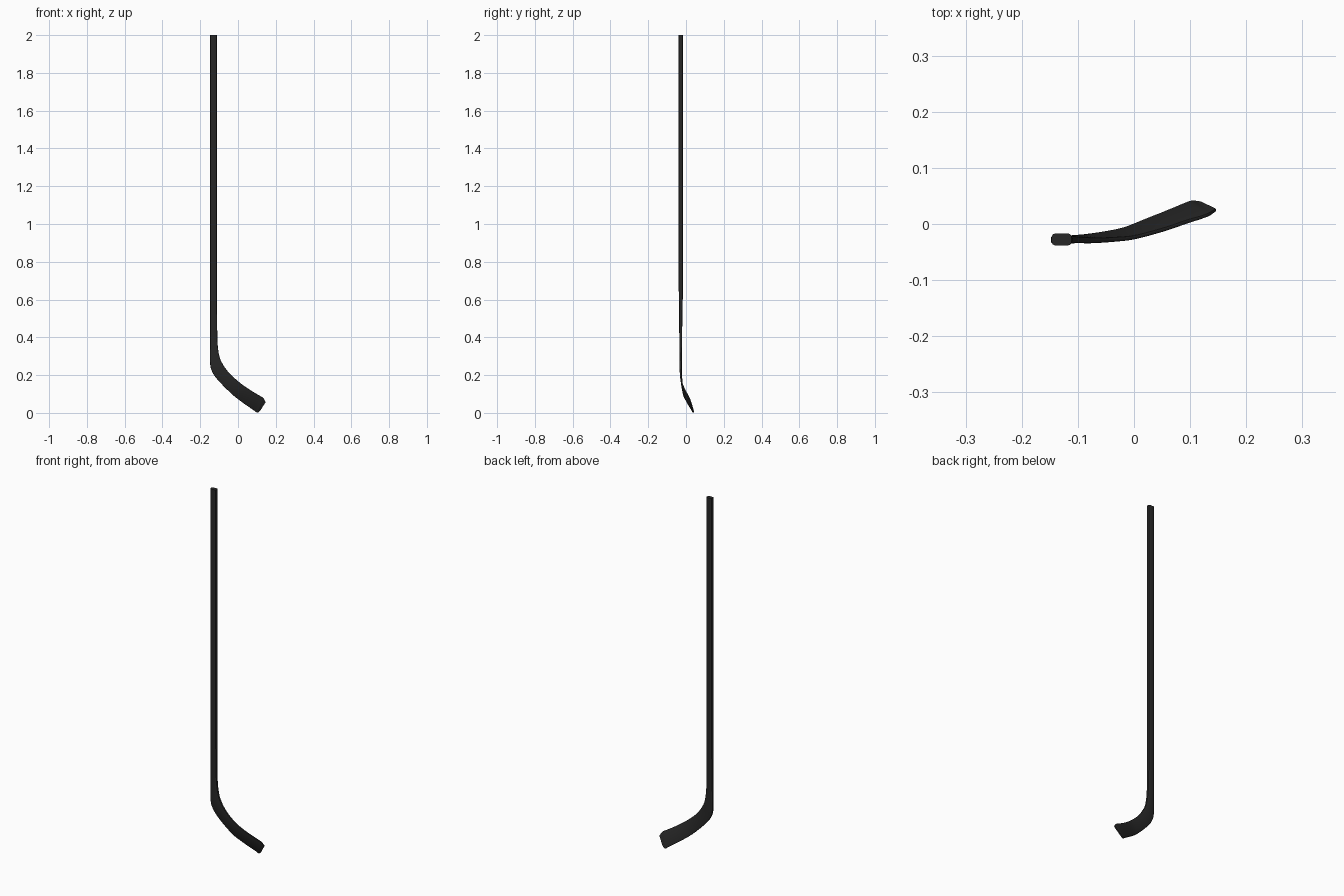
import bpy, bmesh, math
from mathutils import Vector as V

if "Cube" in bpy.data.objects:
    bpy.data.objects.remove(bpy.data.objects["Cube"])

black = bpy.data.materials.new("matte black")
black.diffuse_color = (0.02, 0.02, 0.02, 1)
black.use_nodes = True
black.node_tree.nodes["Principled BSDF"].inputs["Base Color"].default_value = black.diffuse_color


def section(o, i, t, tangent):
    """Rounded rectangle from outer edge o to inner edge i, thickness t."""
    w = i - o
    width, u = w.length, w.normalized()
    n = u.cross(tangent).normalized()
    r = 0.32 * t
    pts = []
    for su, sv, a0 in ((1, 1, 0), (-1, 1, 90), (-1, -1, 180), (1, -1, 270)):
        for a in (0, 45, 90):
            ang = math.radians(a0 + a)
            pu = su * (width / 2 - r) + r * math.cos(ang)
            pv = sv * (t / 2 - r) + r * math.sin(ang)
            pts.append((o + i) / 2 + u * pu + n * pv)
    return pts


def loft(name, stations):
    bm = bmesh.new()
    mids = [(o + i) / 2 for o, i, t in stations]
    rings = []
    for k, (o, i, t) in enumerate(stations):
        tan = mids[min(k + 1, len(mids) - 1)] - mids[max(k - 1, 0)]
        rings.append([bm.verts.new(p) for p in section(o, i, t, tan)])
    for a, b in zip(rings, rings[1:]):
        for k in range(len(a)):
            j = (k + 1) % len(a)
            bm.faces.new((a[k], a[j], b[j], b[k]))
    bm.faces.new(rings[0])
    bm.faces.new(rings[-1])
    bmesh.ops.recalc_face_normals(bm, faces=bm.faces)
    me = bpy.data.meshes.new(name)
    bm.to_mesh(me)
    bm.free()
    me.materials.append(black)
    ob = bpy.data.objects.new(name, me)
    bpy.context.collection.objects.link(ob)
    bpy.ops.object.select_all(action='DESELECT')
    ob.select_set(True)
    bpy.context.view_layer.objects.active = ob
    bpy.ops.object.shade_smooth_by_angle(angle=math.radians(35))


def catmull(a, b, c, d, s):
    return 0.5 * (2 * b + (c - a) * s + (2 * a - 5 * b + 4 * c - d) * s * s
                  + (3 * b - a - 3 * c + d) * s ** 3)


def smooth(st, steps=5):
    out = []
    for k in range(len(st) - 1):
        q = [st[max(0, min(len(st) - 1, k + j))] for j in (-1, 0, 1, 2)]
        for s in range(steps):
            out.append(tuple(catmull(*[p[c] for p in q], s / steps) for c in range(3)))
    return out + [st[-1]]


# straight shaft
top = (V((-.147, -.0275, 2)), V((-.111, -.0275, 2)), .022)
low = (V((-.147, -.0275, .65)), V((-.111, -.0275, .65)), .022)
loft("shaft", [top, low])

# neck and curved blade: outer edge, inner edge, thickness
rows = [
    ((-.147, -.0275, .65), (-.111, -.0275, .65), .022),
    ((-.147, -.0275, .55), (-.111, -.0275, .55), .019),
    ((-.147, -.028, .45), (-.110, -.028, .45), .016),
    ((-.148, -.028, .35), (-.108, -.028, .365), .014),
    ((-.147, -.028, .255), (-.098, -.028, .297), .012),
    ((-.135, -.027, .215), (-.080, -.029, .257), .011),
    ((-.115, -.025, .184), (-.062, -.029, .230), .010),
    ((-.087, -.022, .153), (-.040, -.028, .204), .009),
    ((-.050, -.016, .116), (-.005, -.025, .172), .008),
    ((-.018, -.009, .087), (.025, -.018, .148), .008),
    ((.020, .006, .058), (.060, -.008, .124), .008),
    ((.060, .022, .030), (.095, .004, .102), .008),
    ((.088, .034, .011), (.118, .011, .089), .007),
    ((.103, .039, .001), (.134, .017, .078), .007),
    ((.118, .038, .014), (.146, .025, .058), .006),
]
loft("blade", smooth([(V(o), V(i), t) for o, i, t in rows]))
